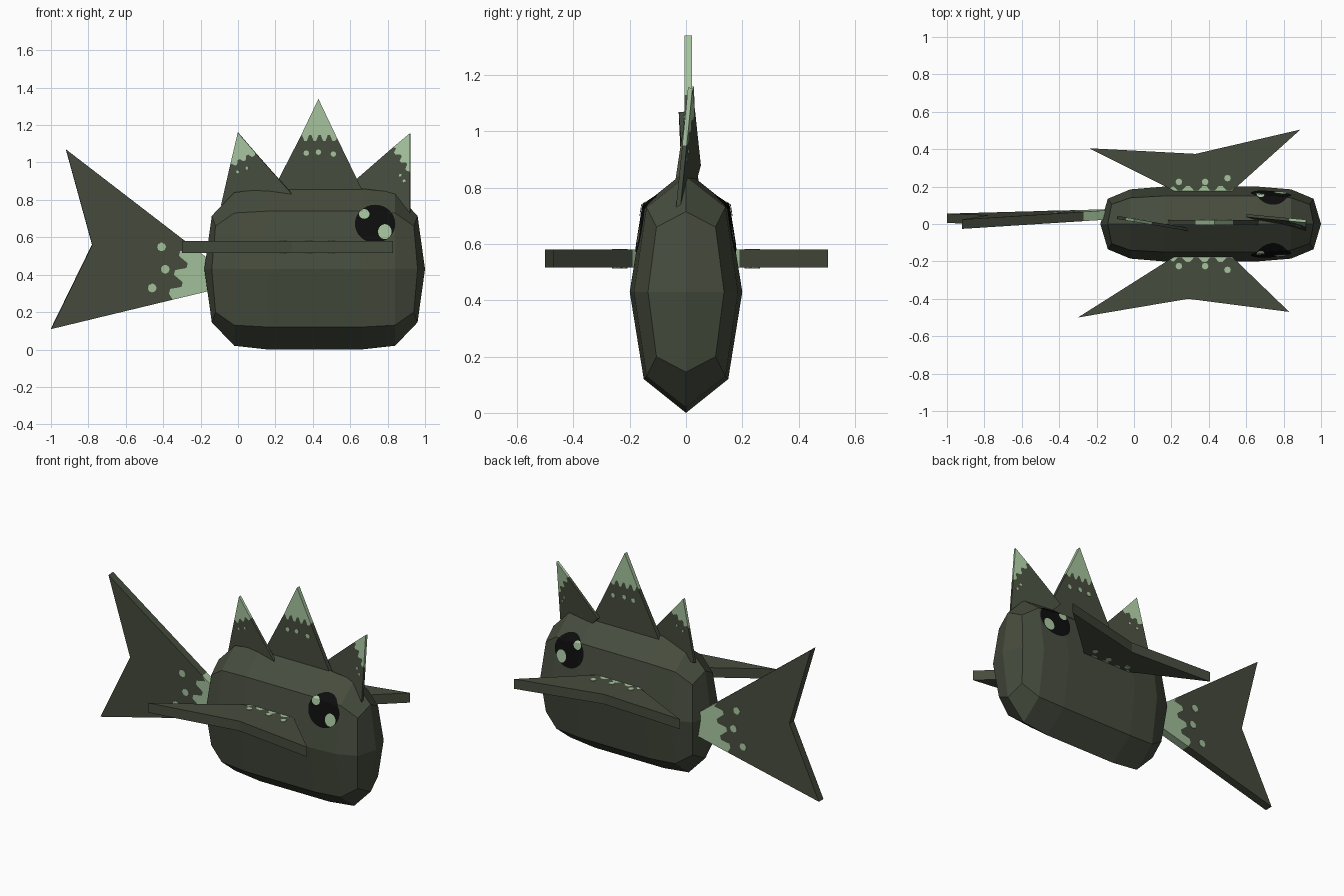
import bpy
import bmesh
from math import sin, cos, pi
from mathutils import Vector
from mathutils.bvhtree import BVHTree

default_cube = bpy.data.objects.get("Cube")
if default_cube:
    bpy.data.objects.remove(default_cube, do_unlink=True)


def make_material(name, colour):
    material = bpy.data.materials.new(name)
    material.use_nodes = True
    material.diffuse_color = (*colour, 1)
    shader = next(n for n in material.node_tree.nodes if n.type == "BSDF_PRINCIPLED")
    shader.inputs["Base Color"].default_value = (*colour, 1)
    return material


olive = make_material("dark olive", (.061, .072, .047))
pale = make_material("pale green", (.38, .55, .34))
black = make_material("eye black", (.004, .004, .004))


def add_object(name, bm, materials):
    mesh = bpy.data.meshes.new(name)
    bm.to_mesh(mesh)
    obj = bpy.data.objects.new(name, mesh)
    bpy.context.collection.objects.link(obj)
    for material in materials:
        mesh.materials.append(material)
    return obj


def thicken(obj, thickness):
    solid = obj.modifiers.new("thickness", "SOLIDIFY")
    solid.thickness = thickness
    solid.offset = 0


# Body: octagonal rings mirrored about the middle, closed by pointed caps
MID_X, MID_Z = .41, .43


def body_ring(bm, side, reach, mid_y, corner_y, peak, corner_z, pull):
    quarter = [(0, peak, 0), (corner_y, corner_z, pull), (mid_y, 0, 0), (corner_y, -corner_z, pull)]
    outline = quarter + [(-y, -z, p) for y, z, p in quarter]
    return [bm.verts.new((MID_X + side * (reach - p), y, MID_Z + z)) for y, z, p in outline]


def build_body():
    bm = bmesh.new()
    sections = [
        (.25, .2, .15, .43, .31, 0),
        (.43, .185, .14, .41, .3, 0),
        (.55, .135, .105, .285, .23, .02),
    ]
    rings = [body_ring(bm, -1, *s) for s in reversed(sections)]
    rings += [body_ring(bm, 1, *s) for s in sections]
    for first, second in zip(rings, rings[1:]):
        for i in range(8):
            j = (i + 1) % 8
            bm.faces.new((first[i], first[j], second[j], second[i]))
    for ring, x in ((rings[0], MID_X - .59), (rings[-1], MID_X + .59)):
        tip = bm.verts.new((x, 0, MID_Z))
        for i in range(0, 8, 2):
            bm.faces.new((tip, ring[i], ring[i + 1], ring[(i + 2) % 8]))
    bmesh.ops.recalc_face_normals(bm, faces=bm.faces)
    add_object("body", bm, [olive])
    return BVHTree.FromBMesh(bm)


body_surface = build_body()


# Fins: a pale part and a dark part that meet along a scalloped border
def scallops(start, end, teeth, depth):
    start, end = Vector(start), Vector(end)
    across = (end - start).normalized().orthogonal() * depth
    count = teeth * 4
    return [start.lerp(end, i / count) + across * (1 if i % 4 in (1, 2) else -1)
            for i in range(1, count)]


def build_fin(name, place, thickness, light, dark, teeth, depth, spots, spot_size):
    bm = bmesh.new()
    border = [bm.verts.new(place(*p)) for p in scallops(light[-1], light[0], teeth, depth)]
    light_verts = [bm.verts.new(place(*p)) for p in light]
    dark_verts = [bm.verts.new(place(*p)) for p in dark]
    bm.faces.new(light_verts + border).material_index = 1
    bm.faces.new([light_verts[0]] + border[::-1] + [light_verts[-1]] + dark_verts)
    thicken(add_object(name, bm, [olive, pale]), thickness)

    # Spots pass through the fin and stand just proud of both sides
    bm = bmesh.new()
    for u, v in spots:
        angles = [2 * pi * i / 8 for i in range(8)]
        bm.faces.new([bm.verts.new(place(u + spot_size * cos(a), v + spot_size * sin(a)))
                      for a in angles])
    thicken(add_object(name + "_spots", bm, [pale]), thickness + .006)


# Back fins, each leaning slightly its own way
build_fin("middle_back_fin", lambda x, z: (x, .008, z), .026,
          [(.33, 1.13), (.43, 1.34), (.53, 1.13)],
          [(.68, .82), (.17, .82)],
          4, .016, [(.365, 1.05), (.43, 1.055), (.51, 1.045)], .015)
build_fin("rear_back_fin", lambda x, z: (x, .02 - .17 * x, z), .016,
          [(-.042, .98), (0, 1.16), (.095, 1.05)],
          [(.29, .83), (.2, .75), (-.09, .77)],
          3, .01, [(0, .95), (.05, .97)], .008)
build_fin("front_back_fin",
          lambda x, z: (x, .015 + .1 * (z - 1.155) - .18 * (x - .92), z), .016,
          [(.83, 1.08), (.92, 1.155), (.92, .95)],
          [(.92, .72), (.7, .78), (.6, .88)],
          3, .011, [(.87, .93), (.89, .9)], .008)

# Tail
build_fin("tail_fin", lambda x, z: (x, .05 + .036 * (x + .17) - .036 * (z - .4), z), .05,
          [(-.27, .57), (-.12, .455), (-.12, .322), (-.35, .267)],
          [(-1, .11), (-.78, .56), (-.92, 1.07)],
          3, .028, [(-.41, .55), (-.39, .43), (-.46, .33)], .024)

# Side fins
side_tips = {
    "right": (-1, [(.83, .47), (.29, .4), (-.3, .5)]),
    "left": (1, [(.89, .505), (.33, .375), (-.24, .405)]),
}
for label, (side, tips) in side_tips.items():
    build_fin(label + "_side_fin", lambda x, y: (x, side * y, .548), .064,
              [(.19, .19), (.33, .11), (.46, .11), (.54, .19)], tips,
              4, .012, [(.24, .225), (.38, .225), (.5, .245)], .018)


# Eyes: thin discs draped over the curve of the body
def draped_disc(name, side, x, z, width, height, lift, material):
    bm = bmesh.new()
    rings, steps = 10, 32

    def drape(radius, angle):
        origin = Vector((x + width * radius * cos(angle), side, z + height * radius * sin(angle)))
        hit = body_surface.ray_cast(origin, Vector((0, -side, 0)))[0]
        return bm.verts.new(hit + Vector((0, side * lift, 0)))

    centre = drape(0, 0)
    loops = [[drape(r / rings, 2 * pi * s / steps) for s in range(steps)]
             for r in range(1, rings + 1)]
    for s in range(steps):
        t = (s + 1) % steps
        bm.faces.new((centre, loops[0][s], loops[0][t]))
        for inner, outer in zip(loops, loops[1:]):
            bm.faces.new((inner[s], outer[s], outer[t], inner[t]))
    if side > 0:
        bmesh.ops.reverse_faces(bm, faces=bm.faces)
    add_object(name, bm, [material])


for label, side in (("right", -1), ("left", 1)):
    draped_disc(label + "_eye", side, .733, .672, .108, .102, .005, black)
    draped_disc(label + "_eye_small_glint", side, .675, .725, .028, .026, .009, pale)
    draped_disc(label + "_eye_large_glint", side, .785, .63, .036, .04, .009, pale)
